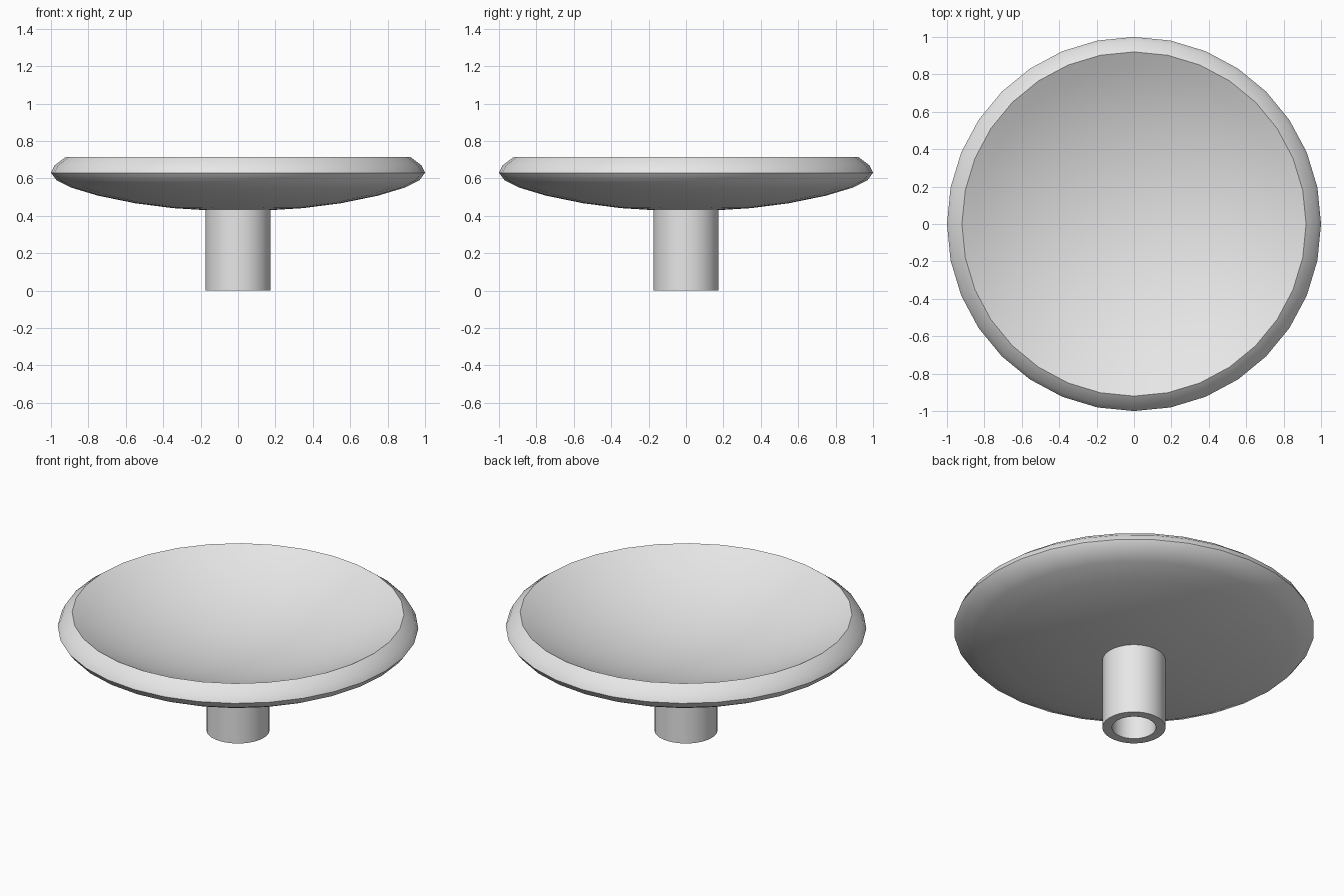
import bpy
import math

cube = bpy.data.objects.get("Cube")
if cube:
    bpy.data.objects.remove(cube, do_unlink=True)

SIDES = 32

grey = bpy.data.materials.new("light_grey")
grey.use_nodes = True
colour = (0.8, 0.8, 0.8, 1)
grey.diffuse_color = colour
grey.node_tree.nodes["Principled BSDF"].inputs["Base Color"].default_value = colour


def lathe(name, profile, smooth_angle=30):
    """Turn a (radius, height) profile, ordered bottom outside to top inside, about z."""
    verts, rings, faces = [], [], []
    for r, z in profile:
        count = 1 if r == 0 else SIDES
        rings.append([len(verts) + i for i in range(count)])
        for i in range(count):
            a = 2 * math.pi * i / SIDES
            verts.append((r * math.cos(a), r * math.sin(a), z))
    for low, high in zip(rings, rings[1:]):
        for i in range(SIDES):
            j = (i + 1) % SIDES
            quad = [low[i % len(low)], low[j % len(low)],
                    high[j % len(high)], high[i % len(high)]]
            faces.append(list(dict.fromkeys(quad)))
    mesh = bpy.data.meshes.new(name)
    mesh.from_pydata(verts, [], faces)
    mesh.materials.append(grey)
    obj = bpy.data.objects.new(name, mesh)
    bpy.context.collection.objects.link(obj)
    bpy.ops.object.select_all(action='DESELECT')
    obj.select_set(True)
    bpy.context.view_layer.objects.active = obj
    bpy.ops.object.shade_smooth_by_angle(angle=math.radians(smooth_angle))
    return obj


# Dish: shallow rounded underside, bevelled rim, concave spherical top
underside = [(0, 0.425), (0.175, 0.43), (0.35, 0.441), (0.55, 0.467),
             (0.75, 0.508), (0.89, 0.55), (0.97, 0.59)]
rim = [(1.0, 0.63), (0.98, 0.67)]
edge_r, edge_z, depth = 0.92, 0.715, 0.24
radius = (edge_r ** 2 + depth ** 2) / (2 * depth)
spread = math.asin(edge_r / radius)
STEPS = 10
bowl = []
for i in range(STEPS + 1):
    a = spread * (1 - i / STEPS)
    bowl.append((radius * math.sin(a),
                 edge_z - depth + radius * (1 - math.cos(a))))
lathe("dish", underside + rim + bowl)

# Stem: hollow tube open at the bottom, closed against the dish
lathe("stem", [(0, 0.42), (0.122, 0.42), (0.122, 0), (0.175, 0), (0.175, 0.432)])
